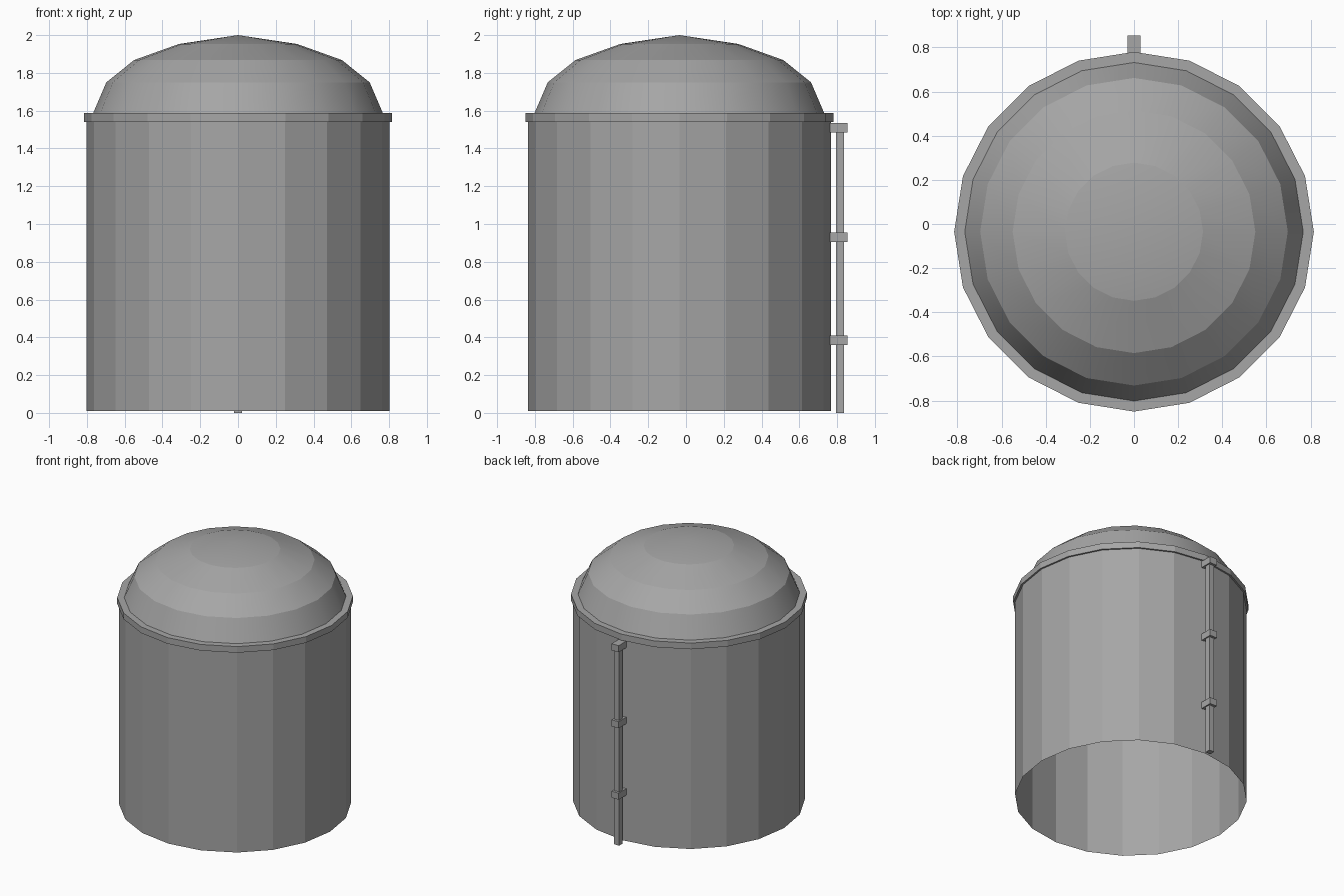
import bpy
import bmesh
import math

cube = bpy.data.objects.get("Cube")
if cube:
    bpy.data.objects.remove(cube, do_unlink=True)

SIDES = 20
CENTRE_Y = -0.035

grey = bpy.data.materials.new("grey metal")
grey.use_nodes = True
colour = (0.38, 0.38, 0.38, 1)
grey.diffuse_color = colour
grey.node_tree.nodes["Principled BSDF"].inputs["Base Color"].default_value = colour


def add_object(name, bm):
    mesh = bpy.data.meshes.new(name)
    bm.to_mesh(mesh)
    bm.free()
    mesh.materials.append(grey)
    obj = bpy.data.objects.new(name, mesh)
    bpy.context.collection.objects.link(obj)
    return obj


def lathe(name, profile, round_shading=False):
    """Turn (radius, height) points, listed bottom to top, around the tank axis."""
    bm = bmesh.new()
    rings = []
    for r, z in profile:
        count = SIDES if r > 0 else 1
        rings.append([bm.verts.new((r * math.cos(math.tau * i / SIDES),
                                    CENTRE_Y + r * math.sin(math.tau * i / SIDES), z))
                      for i in range(count)])
    for low, high in zip(rings, rings[1:]):
        for i in range(SIDES):
            j = (i + 1) % SIDES
            corners = [low[i], low[j]]
            corners += [high[j], high[i]] if len(high) > 1 else [high[0]]
            face = bm.faces.new(corners)
            face.smooth = round_shading
    # Keep the horizontal bands crisp while each band shades round
    for edge in bm.edges:
        a, b = edge.verts
        edge.smooth = abs(a.co.z - b.co.z) > 0.001
    return add_object(name, bm)


def box(name, x, y, z):
    """Box from (min, max) pairs."""
    bm = bmesh.new()
    bmesh.ops.create_cube(bm, size=1)
    for v in bm.verts:
        v.co = [lo + (c + 0.5) * (hi - lo) for c, (lo, hi) in zip(v.co, (x, y, z))]
    return add_object(name, bm)


# Open-bottomed tank wall, rim and domed roof
lathe("tank_wall", [(0.802, 0.01), (0.802, 1.54)])
lathe("roof_rim", [(0.80, 1.54), (0.815, 1.54), (0.815, 1.587), (0.765, 1.587)])
lathe("domed_roof", [(0.767, 1.587), (0.697, 1.75), (0.55, 1.868),
                     (0.313, 1.953), (0, 2.0)], round_shading=True)

# Square drain pipe on the back, held by three brackets
box("drain_pipe", (-0.021, 0.021), (0.795, 0.836), (0, 1.53))
for label, z in (("lower", 0.36), ("middle", 0.905), ("upper", 1.485)):
    box(label + "_pipe_bracket", (-0.03, 0.03), (0.757, 0.855), (z, z + 0.05))
